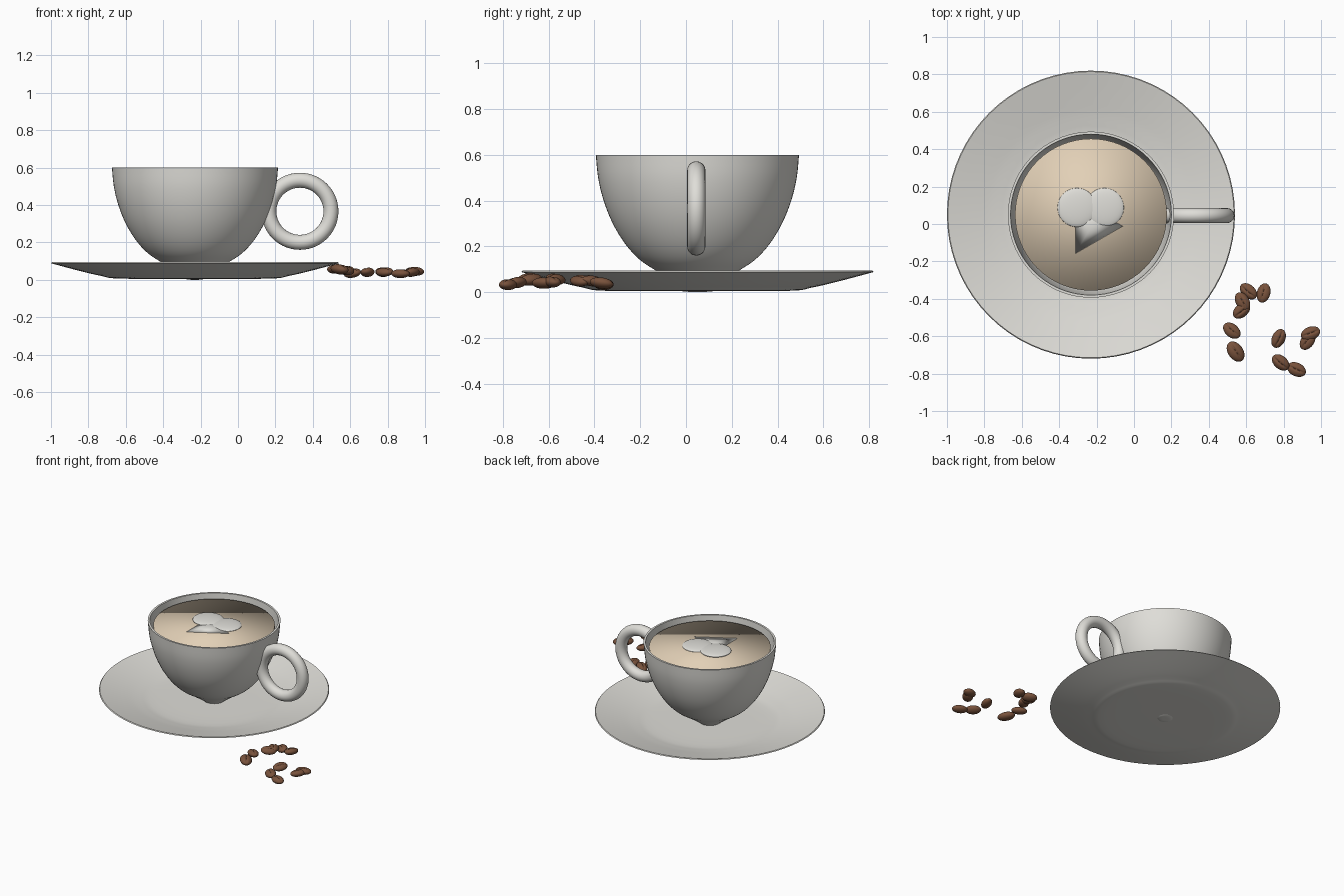
import bpy, bmesh, math
from mathutils import Vector

if "Cube" in bpy.data.objects:
    bpy.data.objects.remove(bpy.data.objects["Cube"], do_unlink=True)

AXIS = Vector((-0.23, 0.05, 0))  # shared centre of cup and saucer


def material(name, rgb):
    mat = bpy.data.materials.new(name)
    mat.use_nodes = True
    colour = (*rgb, 1)
    mat.diffuse_color = colour
    mat.node_tree.nodes["Principled BSDF"].inputs["Base Color"].default_value = colour
    return mat


porcelain = material("porcelain", (0.74, 0.73, 0.69))
cream = material("milky_coffee", (0.76, 0.63, 0.47))
roast = material("roasted_brown", (0.19, 0.085, 0.045))


def finish(obj, name, mat, angle=None):
    obj.name = name
    obj.data.materials.append(mat)
    bpy.ops.object.select_all(action="DESELECT")
    obj.select_set(True)
    bpy.context.view_layer.objects.active = obj
    if angle:
        bpy.ops.object.shade_smooth_by_angle(angle=math.radians(angle))
    else:
        bpy.ops.object.shade_smooth()
    return obj


def add_mesh(bm, name, mat, location, angle=None):
    mesh = bpy.data.meshes.new(name)
    bmesh.ops.recalc_face_normals(bm, faces=bm.faces)
    bm.to_mesh(mesh)
    bm.free()
    obj = bpy.data.objects.new(name, mesh)
    bpy.context.collection.objects.link(obj)
    obj.location = location
    return finish(obj, name, mat, angle)


def smooth_path(points, steps=4):
    """Catmull-Rom curve through (radius, height) points."""
    pts = [Vector(p) for p in points]
    ends = [pts[0]] + pts + [pts[-1]]
    path = []
    for a, b, c, d in zip(ends, ends[1:], ends[2:], ends[3:]):
        for i in range(steps):
            t = i / steps
            path.append(b + (c - a) * t / 2 + (2 * a - 5 * b + 4 * c - d) * t**2 / 2
                        + (3 * b - a - 3 * c + d) * t**3 / 2)
    return path + [pts[-1]]


def lathe(name, path, mat, angle=None, segments=72):
    bm = bmesh.new()
    verts = [bm.verts.new((max(p[0], 0), 0, p[1])) for p in path]
    edges = [bm.edges.new(pair) for pair in zip(verts, verts[1:])]
    bmesh.ops.spin(bm, geom=verts + edges, axis=(0, 0, 1), cent=(0, 0, 0),
                   angle=math.tau, steps=segments, use_merge=False)
    bmesh.ops.remove_doubles(bm, verts=bm.verts, dist=0.0004)
    return add_mesh(bm, name, mat, AXIS, angle)


# Saucer: shallow dish with a thin rim
saucer_top = smooth_path([(0, 0.016), (0.38, 0.017), (0.5, 0.031), (0.62, 0.058), (0.765, 0.094)])
saucer_under = smooth_path([(0.77, 0.088), (0.62, 0.048), (0.5, 0.02), (0.4, 0.006), (0, 0.004)])
lathe("saucer", saucer_top + saucer_under, porcelain, 40)

# Cup: rounded bowl, its foot just reaching through the saucer
cup_outer = smooth_path([(0, 0), (0.05, 0.004), (0.1, 0.038), (0.17, 0.087), (0.25, 0.14),
                         (0.315, 0.21), (0.37, 0.3), (0.41, 0.4), (0.434, 0.5), (0.444, 0.6)])
cup_inner = smooth_path([(0.43, 0.6), (0.42, 0.5), (0.395, 0.4), (0.3, 0.22), (0.15, 0.12), (0, 0.09)])
lathe("cup", cup_outer + cup_inner, porcelain, 40)

# Handle: full ring sunk into the cup wall
bpy.ops.mesh.primitive_torus_add(major_radius=0.166, minor_radius=0.04, major_segments=56,
                                 minor_segments=20, location=(0.331, 0.045, 0.366),
                                 rotation=(math.pi / 2, 0, 0))
finish(bpy.context.object, "handle", porcelain)

# Coffee: disc with a softly shaded edge
bpy.ops.mesh.primitive_cylinder_add(vertices=64, radius=0.406, depth=0.06,
                                    location=AXIS + Vector((0, 0, 0.538)))
finish(bpy.context.object, "coffee", cream)

# Milk foam heart: two flat drops and a flat triangular point
for side, x, z in (("right", -0.305, 0.572), ("left", -0.158, 0.569)):
    bpy.ops.mesh.primitive_uv_sphere_add(segments=40, ring_count=20, radius=0.104,
                                         location=(x, 0.088, z))
    bpy.context.object.scale.z = 0.17
    finish(bpy.context.object, "foam_drop_" + side, porcelain)

bm = bmesh.new()
corners = []
for k in range(3):
    a = math.radians(120 * k)
    corners.append(bm.verts.new((0.168 * math.cos(a), 0.168 * math.sin(a), 0)))
tip = bm.verts.new((0, 0, 0.012))
bm.faces.new(corners)
for a, b in zip(corners, corners[1:] + corners[:1]):
    bm.faces.new((a, b, tip))
foam_point = add_mesh(bm, "foam_point", porcelain, (-0.228, -0.012, 0.57))
foam_point.rotation_euler.z = math.radians(0)


# Coffee beans: flattened ovals with a lengthwise crease
def bean(index, x, y, z, turn, size=1):
    bm = bmesh.new()
    bmesh.ops.create_uvsphere(bm, u_segments=32, v_segments=20, radius=1)
    for v in bm.verts:
        if v.co.z > 0:
            v.co.z *= 1 - 0.3 * math.exp(-(v.co.y / 0.13) ** 2)
        v.co = Vector((v.co.x * 0.053, v.co.y * 0.036, v.co.z * 0.024)) * size
    obj = add_mesh(bm, f"coffee_bean_{index}", roast, (x, y, z))
    obj.rotation_euler = (0.25 * math.sin(index * 2), 0.12 * math.cos(index * 3), math.radians(turn))


beans = [
    (0.612, -0.36, 0.035, -40), (0.693, -0.369, 0.04, 75), (0.58, -0.414, 0.05, -60),
    (0.575, -0.463, 0.05, 40), (0.523, -0.57, 0.057, -40), (0.543, -0.682, 0.056, -55, 1.13),
    (0.773, -0.612, 0.04, 65), (0.944, -0.585, 0.045, 20), (0.928, -0.625, 0.04, 55),
    (0.784, -0.74, 0.042, -40), (0.869, -0.778, 0.033, -25),
]
for number, placement in enumerate(beans, 1):
    bean(number, *placement)
